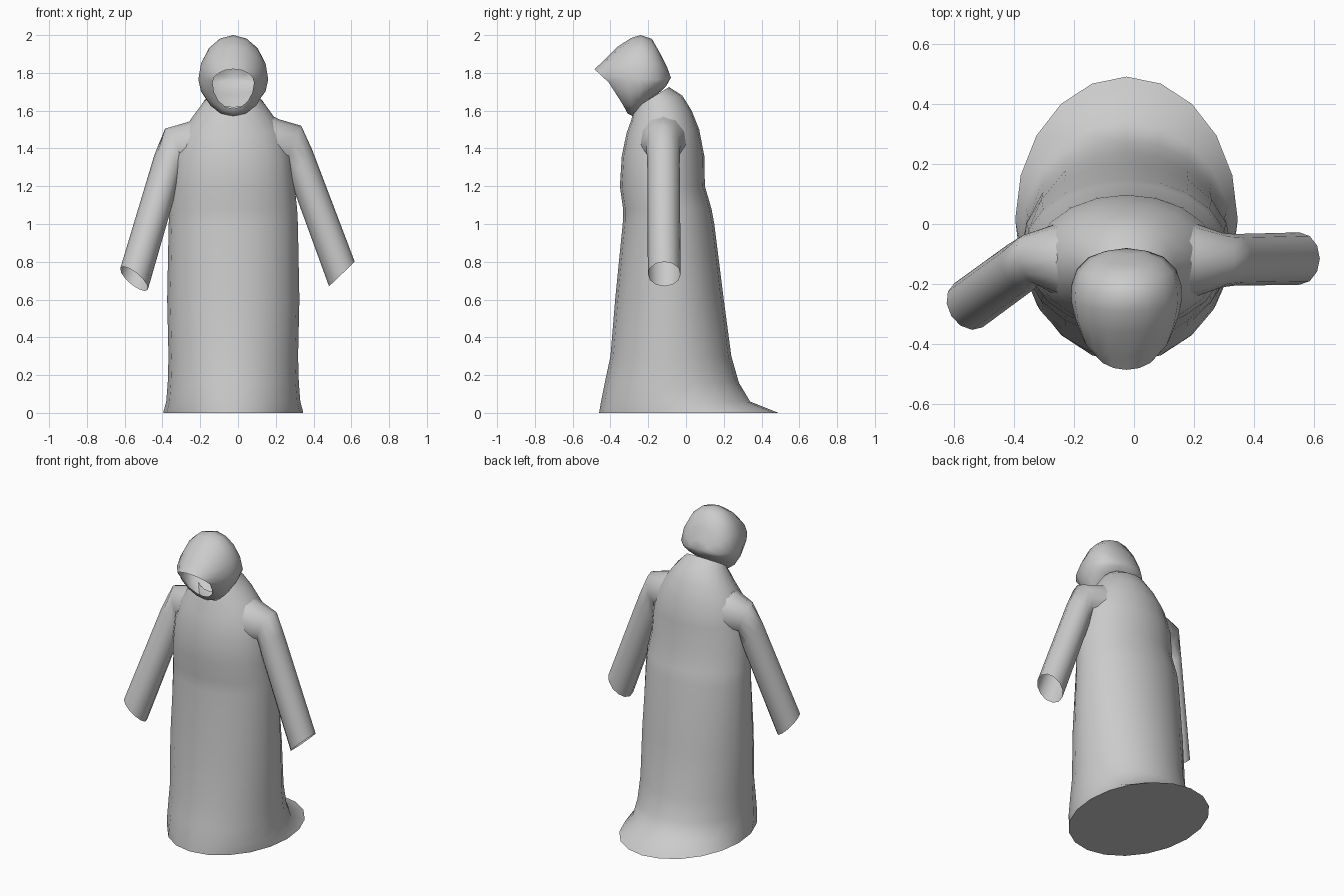
import bpy, bmesh, math
from mathutils import Vector

if "Cube" in bpy.data.objects:
    bpy.data.objects.remove(bpy.data.objects["Cube"])

cloth = bpy.data.materials.new("grey cloth")
cloth.use_nodes = True
cloth.diffuse_color = (0.6, 0.6, 0.6, 1)
cloth.node_tree.nodes["Principled BSDF"].inputs["Base Color"].default_value = (0.6, 0.6, 0.6, 1)
MID = -0.025  # x of the robe's centre line


def loft(name, rings, cap_start=False, pole=None, sharp=60):
    """Skin a list of equal point loops, optionally closed at either end."""
    bm = bmesh.new()
    loops = [[bm.verts.new(p) for p in ring] for ring in rings]
    n = len(loops[0])
    for a, b in zip(loops, loops[1:]):
        for i in range(n):
            j = (i + 1) % n
            bm.faces.new((a[i], a[j], b[j], b[i]))
    if cap_start:
        bm.faces.new(loops[0][::-1])
    if pole:
        tip = bm.verts.new(pole)
        for i in range(n):
            bm.faces.new((loops[-1][i], loops[-1][(i + 1) % n], tip))
    bmesh.ops.recalc_face_normals(bm, faces=bm.faces)
    mesh = bpy.data.meshes.new(name)
    bm.to_mesh(mesh)
    bm.free()
    mesh.materials.append(cloth)
    ob = bpy.data.objects.new(name, mesh)
    bpy.context.collection.objects.link(ob)
    bpy.ops.object.select_all(action="DESELECT")
    ob.select_set(True)
    bpy.context.view_layer.objects.active = ob
    bpy.ops.object.shade_smooth_by_angle(angle=math.radians(sharp))
    return ob


def oval(centre, u, v, n):
    c, u, v = Vector(centre), Vector(u), Vector(v)
    return [c + u * math.cos(2 * math.pi * i / n) + v * math.sin(2 * math.pi * i / n)
            for i in range(n)]


# Robe: half width, front y, front z, back y, back z
robe = [
    (.37, -.46, 0, .49, 0), (.368, -.458, .012, .46, .012),
    (.355, -.45, .06, .34, .06), (.347, -.43, .16, .28, .16),
    (.343, -.40, .3, .24, .3), (.35, -.375, .6, .20, .6),
    (.342, -.335, 1.0, .15, 1.0), (.338, -.333, 1.08, .135, 1.08),
    (.325, -.35, 1.2, .10, 1.2), (.31, -.34, 1.36, .097, 1.36),
    (.27, -.315, 1.48, .07, 1.5), (.21, -.29, 1.55, .03, 1.6),
    (.165, -.28, 1.59, -.02, 1.68), (.13, -.26, 1.62, -.09, 1.725),
]
loft("robe", [oval((MID, (yf + yb) / 2, (zf + zb) / 2), (w, 0, 0),
                   (0, (yb - yf) / 2, (zb - zf) / 2), 20)
              for w, yf, zf, yb, zb in robe], cap_start=True)


# Hood: loops from the pointed brim back to the crown
def hood_ring(top, side, bottom, n=16):
    w, y, z = side
    pts = []
    for i in range(n):
        t = 2 * math.pi * i / n
        c = math.cos(t)
        ey, ez = top if c > 0 else bottom
        pts.append((MID + w * math.sin(t), y + (ey - y) * abs(c), z + (ez - z) * abs(c)))
    return pts


hood = [
    ((-.485, 1.82), (.11, -.41, 1.75), (-.32, 1.61)),
    ((-.44, 1.86), (.145, -.38, 1.76), (-.31, 1.585)),
    ((-.36, 1.94), (.172, -.31, 1.765), (-.28, 1.57)),
    ((-.29, 1.985), (.185, -.25, 1.765), (-.24, 1.6)),
    ((-.24, 2.0), (.182, -.20, 1.765), (-.20, 1.65)),
    ((-.18, 1.98), (.165, -.15, 1.765), (-.16, 1.68)),
    ((-.135, 1.90), (.125, -.11, 1.765), (-.13, 1.705)),
    ((-.10, 1.83), (.07, -.09, 1.765), (-.105, 1.73)),
]
loft("hood", [hood_ring(*r) for r in hood], pole=(MID, -.08, 1.775))


# Sleeves: open tubes from inside the shoulder to a slanted cuff
def sleeve(name, heading, shoulder, cuff):
    out = Vector((math.cos(heading), math.sin(heading), 0))
    across = Vector((-out.y, out.x, 0))
    up = Vector((0, 0, 1))
    side = Vector((math.copysign(1, out.x), 0, 0))
    depth = Vector((0, 1, 0)) * side.x
    s, c = Vector(shoulder), Vector(cuff)
    rings = [
        oval(s - side * .2 + up * .03, up * .17, depth * .14, 12),
        oval(s - side * .1, side * .02 + up * .135, depth * .125, 12),
        oval(s, side * .04 + up * .1, (depth + across) * .045, 12),
        oval(s.lerp(c, .15), out * .06 + up * .075, across * .086, 12),
        oval(c, out * .068 + up * .065, across * .087, 12),
    ]
    loft(name, rings)


sleeve("left_sleeve", 0, (.295, -.12, 1.42), (.55, -.115, .735))
sleeve("right_sleeve", math.radians(212), (-.345, -.12, 1.405), (-.55, -.27, .71))
